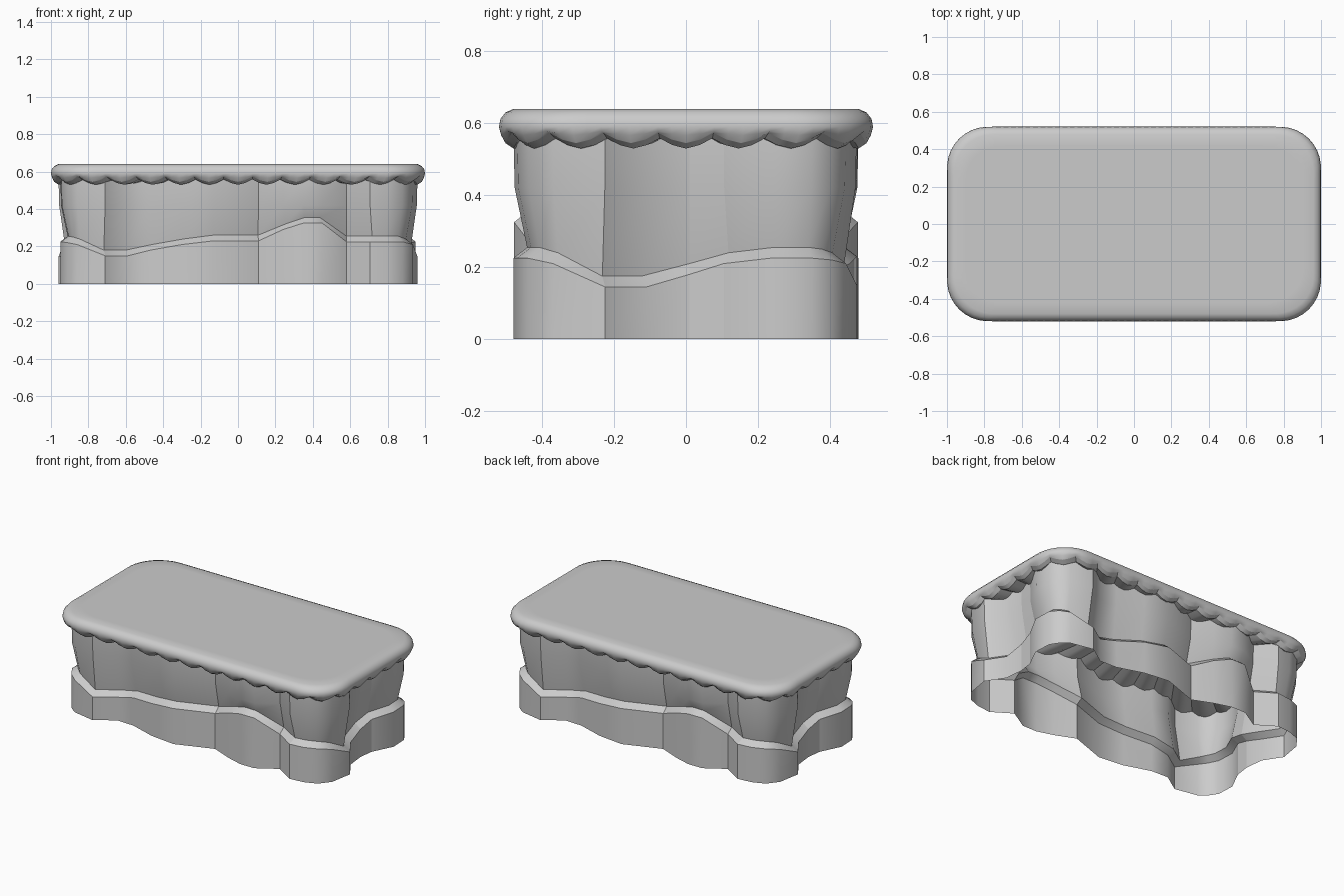
import bpy, bmesh, math

cube = bpy.data.objects.get("Cube")
if cube:
    bpy.data.objects.remove(cube, do_unlink=True)

grey = bpy.data.materials.new("plain grey")
grey.use_nodes = True
grey.diffuse_color = (0.6, 0.6, 0.6, 1)
grey.node_tree.nodes["Principled BSDF"].inputs["Base Color"].default_value = (0.6, 0.6, 0.6, 1)


def finish(bm, name):
    mesh = bpy.data.meshes.new(name)
    bm.to_mesh(mesh)
    bm.free()
    mesh.materials.append(grey)
    obj = bpy.data.objects.new(name, mesh)
    bpy.context.collection.objects.link(obj)
    return obj


def bridge(bm, low, high):
    """Quads between two closed rings of vertices."""
    n = len(low)
    for i in range(n):
        j = (i + 1) % n
        bm.faces.new((low[i], low[j], high[j], high[i])).smooth = True


def sharpen(bm, a, b):
    edge = bm.edges.get((a, b))
    if edge:
        edge.smooth = False


# Wavy cliff outline, one half: x, y, skirt height, crease flag
HALF = [
    (-.945, -.35, .225, 0), (-.91, -.405, .22, 0), (-.86, -.445, .21, 0),
    (-.71, -.475, .15, 1), (-.59, -.395, .15, 0), (-.47, -.40, .18, 0),
    (-.30, -.455, .21, 0), (-.13, -.475, .23, 0), (.11, -.39, .23, 1),
    (.24, -.445, .29, 0), (.35, -.478, .325, 0), (.45, -.478, .325, 0),
    (.58, -.40, .225, 1), (.705, -.48, .225, 1), (.80, -.47, .225, 0),
    (.88, -.44, .225, 0), (.935, -.37, .21, 0), (.96, -.225, .145, 1),
    (.885, -.11, .145, 0), (.872, .01, .18, 1), (.885, .105, .21, 1),
    (.95, .235, .225, 0),
]
LEDGE_IN, LEDGE_UP, WALL_MID, WALL_TOP = .04, .03, .42, .575

# The second half is the first turned half way round
outline = HALF + [(-x, -y, h, c) for x, y, h, c in HALF]
count = len(outline)


def inset(i, amount):
    ax, ay = outline[i - 1][:2]
    bx, by = outline[(i + 1) % count][:2]
    length = math.hypot(bx - ax, by - ay)
    x, y = outline[i][:2]
    return x - (by - ay) / length * amount, y + (bx - ax) / length * amount


# Cliff wall: upright skirt, sloped ledge, wall leaning outwards; open below
bm = bmesh.new()
rings = [[], [], [], [], []]
for i, (x, y, h, crease) in enumerate(outline):
    levels = ((0, 0), (0, h), (LEDGE_IN, h + LEDGE_UP), (.004, WALL_MID), (0, WALL_TOP))
    for ring, (amount, z) in zip(rings, levels):
        ring.append(bm.verts.new((*inset(i, amount), z)))
for low, high in zip(rings, rings[1:]):
    bridge(bm, low, high)
for i, point in enumerate(outline):
    for ring in rings[1:3]:
        sharpen(bm, ring[i - 1], ring[i])
    if point[3]:
        for low, high in zip(rings, rings[1:]):
            sharpen(bm, low[i], high[i])
finish(bm, "cliff_wall")

# Cap: rounded slab with a scalloped rim
HX, HY, R = 1.0, .52, .22
SCALLOPS, STEPS = 36, 4
side_y, side_x, arc = HY - R, HX - R, R * math.pi / 2
quarter = side_y + arc + side_x


def rim_quarter(d):
    """Point on the first quarter of the slab outline, distance d from +x."""
    if d < side_y:
        return HX, d
    if d < side_y + arc:
        a = (d - side_y) / R
        return side_x + R * math.cos(a), side_y + R * math.sin(a)
    return quarter - d, HY


def rim_point(d):
    k, rest = divmod(d, quarter)
    if k % 2:
        x, y = rim_quarter(quarter - rest)
        x = -x
    else:
        x, y = rim_quarter(rest)
    return (-x, -y) if k >= 2 else (x, y)


# Profile: inset, height, share of the scallop wave
PROFILE = [(.10, .64, 0), (.04, .64, 0), (.018, .63, 0), (.004, .612, 0), (0, .59, 0),
           (.006, .567, .4), (.018, .545, 1), (.04, .53, 1), (.15, .54, .9), (.30, .56, .5)]
WAVE = .028
samples = SCALLOPS * STEPS
bm = bmesh.new()
rings = []
for depth, height, share in PROFILE:
    ring = []
    for i in range(samples):
        x, y = rim_point(4 * quarter * i / samples)
        # Round lobes hanging down between sharp upward cusps
        lift = (1 - abs(2 * (i % STEPS) / STEPS - 1)) ** 1.6
        ring.append(bm.verts.new((x * (1 - depth / HX), y * (1 - depth / HY),
                                  height + WAVE * share * lift)))
    rings.append(ring)
for high, low in zip(rings, rings[1:]):
    bridge(bm, low, high)
bm.faces.new(rings[0])
bm.faces.new(rings[-1][::-1])
for i in range(samples):
    for ring in rings[6:8]:
        sharpen(bm, ring[i - 1], ring[i])
    if i % STEPS == STEPS // 2:
        for high, low in zip(rings[6:], rings[7:]):
            sharpen(bm, high[i], low[i])
finish(bm, "scalloped_cap")
